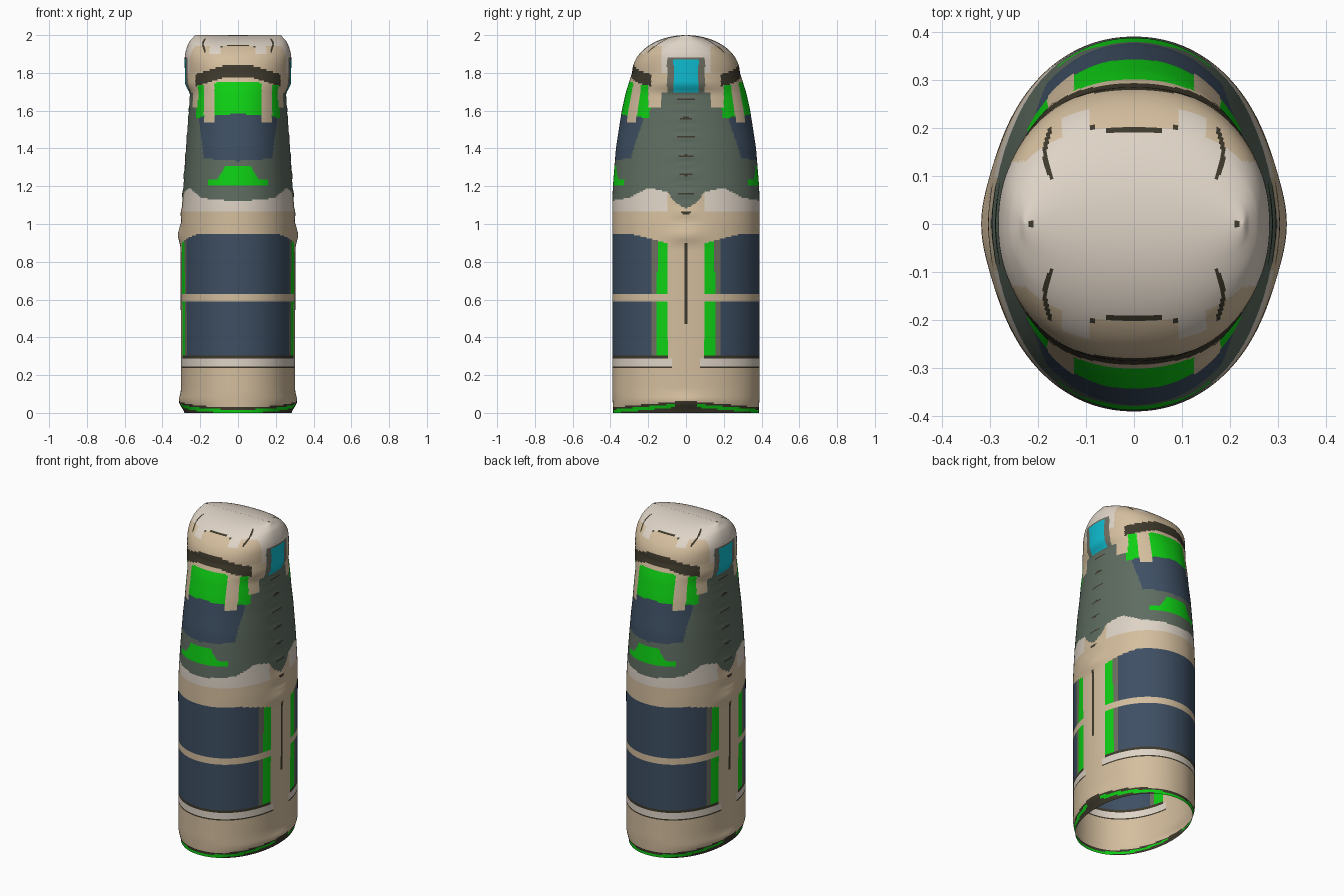
import bpy, bmesh, math

old = bpy.data.objects.get("Cube")
if old:
    bpy.data.objects.remove(old, do_unlink=True)

# Flat colours, given in sRGB and stored linear
PALETTE = {
    "tan": (212, 190, 158), "cream": (222, 211, 198), "dark_brown": (62, 57, 44),
    "slate_blue": (62, 79, 99), "grey_green": (95, 109, 97), "bright_green": (14, 208, 20),
    "warm_grey": (110, 110, 98), "cyan": (14, 188, 208),
}
NAMES = list(PALETTE)


def linear(v):
    v /= 255
    return v / 12.92 if v < 0.04 else ((v + 0.055) / 1.055) ** 2.4


def make_material(name):
    mat = bpy.data.materials.new(name)
    col = [linear(c) for c in PALETTE[name]] + [1]
    mat.use_nodes = True
    mat.diffuse_color = col
    bsdf = mat.node_tree.nodes["Principled BSDF"]
    bsdf.inputs["Base Color"].default_value = col
    bsdf.inputs["Roughness"].default_value = 0.7
    return mat


def lerp(table, t):
    """Piecewise linear lookup in a short profile."""
    for (t0, v0), (t1, v1) in zip(table, table[1:]):
        if t <= t1:
            return v0 + (v1 - v0) * max(0, t - t0) / (t1 - t0)
    return table[-1][1]


def smooth(table, t, r=0.015):
    return sum(lerp(table, t + r * k) for k in (-1, 0, 1)) / 3


# Half width, half depth and extra side swelling along the height
WIDTH = [(0, .28), (.06, .306), (.12, .302), (.9, .304), (1, .303), (1.2, .288), (1.4, .274),
         (1.6, .259), (1.7, .252), (1.74, .262), (1.9, .272), (1.95, .265), (1.98, .25), (2, .22)]
DEPTH = [(0, .385), (.1, .39), (1.1, .39), (1.2, .387), (1.4, .371), (1.6, .34),
         (1.7, .318), (1.8, .285)]
SWELL = [(0, 0), (.06, .012), (.11, 0), (.88, 0), (.94, .017), (1.0, .002), (1.69, 0),
         (1.73, .019), (1.88, .012), (1.96, 0)]
DOME = 1.8
COLS, ROWS, TOP_ROWS = 320, 226, 30


def ring(z, depth):
    """One oval cross-section."""
    n = lerp([(0, 2.08), (1.5, 2.1), (1.8, 2.3), (2, 2.5)], z)
    a, swell = smooth(WIDTH, z), smooth(SWELL, z)
    reach = .17 if z > 1.65 else .1
    pts = []
    for i in range(COLS):
        t = 2 * math.pi * i / COLS
        c, s = math.cos(t), math.sin(t)
        x = math.copysign(abs(c) ** (2 / n), c)
        y = depth * math.copysign(abs(s) ** (2 / n), s)
        side = math.exp(-(y / reach) ** 2)
        extra = swell * side
        if 1.0 < z < 1.68:  # ribbed grip down each side
            extra += .003 * math.cos(2 * math.pi * (z - 1.06) / .1) * math.exp(-(y / .06) ** 2)
        pts.append((x * a + math.copysign(extra, x) * min(1, abs(x) * 2), y, z))
    return pts


# Boundary between the lower collar and the grip, by depth
COLLAR = [(0, 1.08), (.06, 1.12), (.1, 1.17), (.2, 1.19), (.3, 1.14), (.39, 1.125)]


def grip_colour(x, y, z):
    if y < .045 and abs((z - 1.06 + .05) % .1 - .05) < .005 * (1.3 - y / .045):
        return "dark_brown"
    if z < lerp(COLLAR, y):
        return "cream" if z > 1.07 and y > .1 else "tan"
    if .13 < y < .2 and z > 1.62:
        return "tan"
    if y > .15:
        if 1.2 < z < 1.235 and x < .16 or 1.2 < z < 1.31 and x < .13 - (z - 1.2) * .6:
            return "bright_green"
        if .125 < x < .18 and z > 1.54:
            return "tan"
        if z > 1.585 - x * .1 and x < .222:
            return "bright_green"
        if z > 1.333 + x * .07 and x < .18 + (z - 1.33) * .12:
            return "slate_blue"
    return "grey_green"


def head_colour(x, y, z):
    if y < .004 and (z < 1.86 or x < .22):
        return "dark_brown"
    if y < .066 and z < 1.87 and x > .2:
        return "cyan"
    if y < .1 and z < 1.88 and x > .2:
        return "warm_grey" if z > 1.71 else "grey_green"
    band = 1.805 - max(0, x - .08) * .3
    if y > .15 and x < .225 and abs(z - band) < .032:
        return "dark_brown"
    if x < .09 and abs(y - .198) < .004:
        return "dark_brown"
    if abs(x - .185 + (y - .15) ** 2 * 5) < .005 and .09 < y < .2 and z > 1.9:
        return "dark_brown"
    if z > 1.945 or y < .13 and z > 1.8:
        return "cream"
    if .09 < x < .15 and z > 1.9:
        return "cream"
    return "tan"


def body_colour(x, y, z):
    rim = .03 + .035 * (1 - y / .39)
    if z < rim:
        return "bright_green" if rim - .03 < z < rim - .012 and y > .06 else "dark_brown"
    if y < .008 and .47 < z < .9:
        return "dark_brown"
    if y > .07 and abs(z - .245) < .004:
        return "dark_brown"
    if y > .07 and .25 < z < .29:
        return "cream"
    if y > .1 and .29 < z < .302:
        return "dark_brown"
    if .302 <= z < min(.945, .9 + (y - .1) * .25) and not .59 < z < .63:
        if y > .18:
            return "slate_blue"
        if y > .152:
            return "warm_grey"
        if y > .097:
            return "bright_green"
    return "tan"


def colour(x, y, z):
    x, y = abs(x), abs(y)
    if z < 1.0:
        return body_colour(x, y, z)
    top = 1.7 if y < .15 else 1.75 - max(0, x - .1) * .15
    return grip_colour(x, y, z) if z < top else head_colour(x, y, z)


# Open sleeve: walls, then a dome rounded front to back
levels = [(DOME * i / ROWS, smooth(DEPTH, DOME * i / ROWS) if i < ROWS else .285)
          for i in range(ROWS + 1)]
for i in range(1, TOP_ROWS + 1):
    t = math.pi / 2 * i / TOP_ROWS
    levels.append((DOME + (2 - DOME) * math.sin(t), max(.285 * math.cos(t), .0005)))

bm = bmesh.new()
rings = [[bm.verts.new(p) for p in ring(z, d)] for z, d in levels]
for lo, hi in zip(rings, rings[1:]):
    for i in range(COLS):
        j = (i + 1) % COLS
        bm.faces.new((lo[i], lo[j], hi[j], hi[i]))
bm.faces.new(rings[-1])
for f in bm.faces:
    f.material_index = NAMES.index(colour(*f.calc_center_median()))
    f.smooth = True
mesh = bpy.data.meshes.new("sleeve_shell")
bm.to_mesh(mesh)
bm.free()
for name in NAMES:
    mesh.materials.append(make_material(name))
shell = bpy.data.objects.new("sleeve_shell", mesh)
bpy.context.collection.objects.link(shell)
